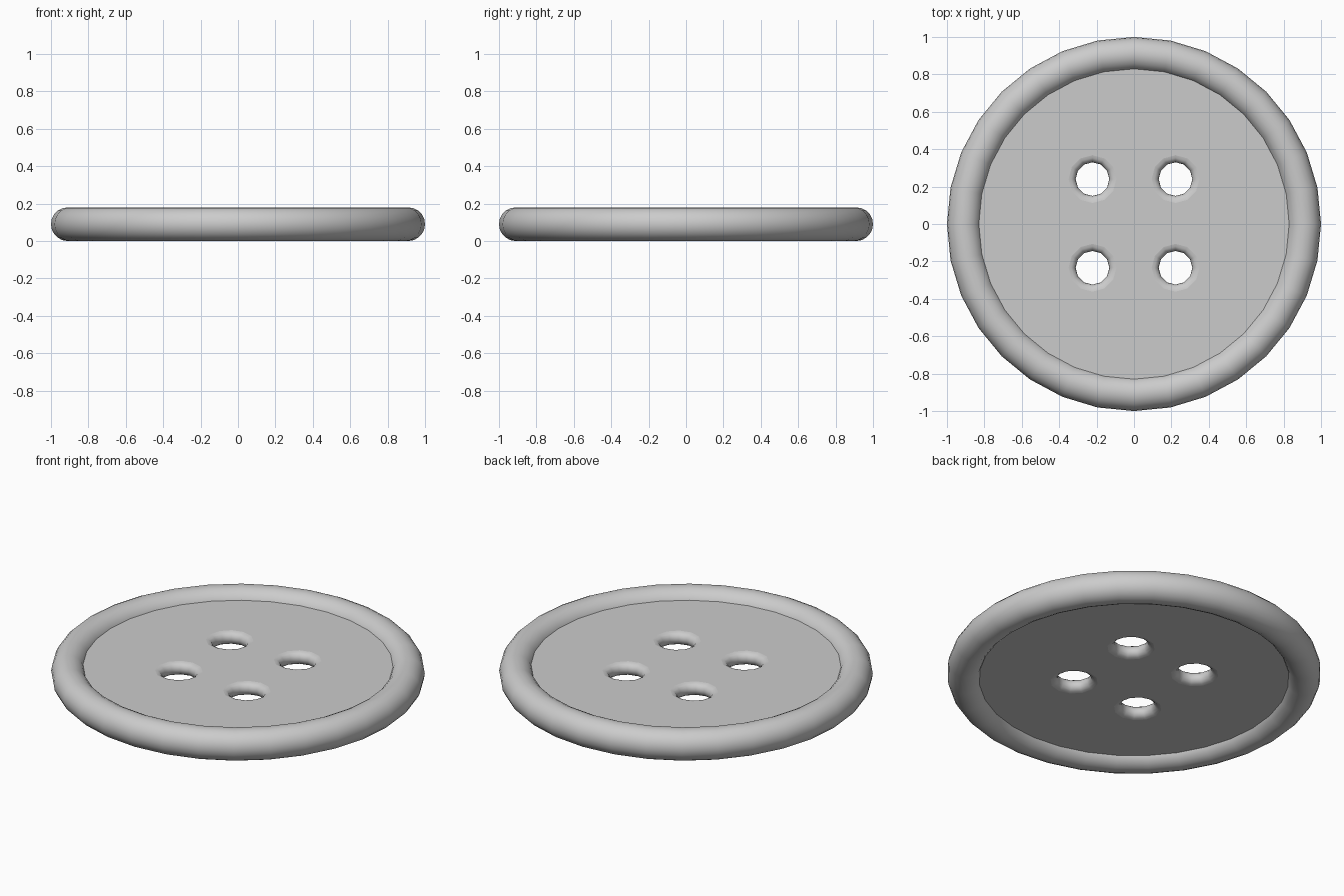
import bpy, bmesh, math
from mathutils import Vector

if "Cube" in bpy.data.objects:
    bpy.data.objects.remove(bpy.data.objects["Cube"])

MID = 0.09      # height of the button's middle plane
HALF = 0.038    # half thickness of the plate, also the hole lip radius
HOLE = 0.09     # narrowest hole radius

grey = bpy.data.materials.new("button_grey")
grey.diffuse_color = (0.6, 0.6, 0.6, 1)
grey.use_nodes = True
grey.node_tree.nodes["Principled BSDF"].inputs["Base Color"].default_value = grey.diffuse_color

# Rounded outer rim
bpy.ops.mesh.primitive_torus_add(major_segments=32, minor_segments=20,
                                 major_radius=0.91, minor_radius=0.09,
                                 location=(0, 0, MID))
rim = bpy.context.object
rim.name = "rim"
rim.data.materials.append(grey)
for p in rim.data.polygons:
    p.use_smooth = True

# Thin plate with four rounded thread holes
bm = bmesh.new()


def ring(cx, cy, r, z, n):
    return [bm.verts.new((cx + r * math.cos(2 * math.pi * i / n),
                          cy + r * math.sin(2 * math.pi * i / n), z)) for i in range(n)]


def bridge(a, b, smooth):
    n = len(a)
    for i in range(n):
        j = (i + 1) % n
        f = bm.faces.new((a[i], a[j], b[j], b[i]))
        f.smooth = smooth


def loop_edges(r):
    return [bm.edges.get((r[i], r[(i + 1) % len(r)])) for i in range(len(r))]


# Outer wall, hidden inside the rim
low = ring(0, 0, 0.87, MID - HALF, 32)
high = ring(0, 0, 0.87, MID + HALF, 32)
bridge(low, high, False)
bottom, top = loop_edges(low), loop_edges(high)

# Hole lips: half-round profile from the bottom face to the top face
STEPS = 8
for cx in (-0.222, 0.222):
    for cy in (-0.234, 0.240):
        rings = []
        for k in range(STEPS + 1):
            a = -math.pi / 2 + math.pi * k / STEPS
            rings.append(ring(cx, cy, HOLE + HALF * (1 - math.cos(a)),
                              MID + HALF * math.sin(a), 12))
        for a, b in zip(rings, rings[1:]):
            bridge(a, b, True)
        bottom += loop_edges(rings[0])
        top += loop_edges(rings[-1])

# Flat faces around the holes
bmesh.ops.triangle_fill(bm, edges=bottom, use_beauty=True, normal=Vector((0, 0, -1)))
bmesh.ops.triangle_fill(bm, edges=top, use_beauty=True, normal=Vector((0, 0, 1)))
bmesh.ops.recalc_face_normals(bm, faces=bm.faces[:])

mesh = bpy.data.meshes.new("plate")
bm.to_mesh(mesh)
bm.free()
mesh.materials.append(grey)
plate = bpy.data.objects.new("plate", mesh)
bpy.context.collection.objects.link(plate)
